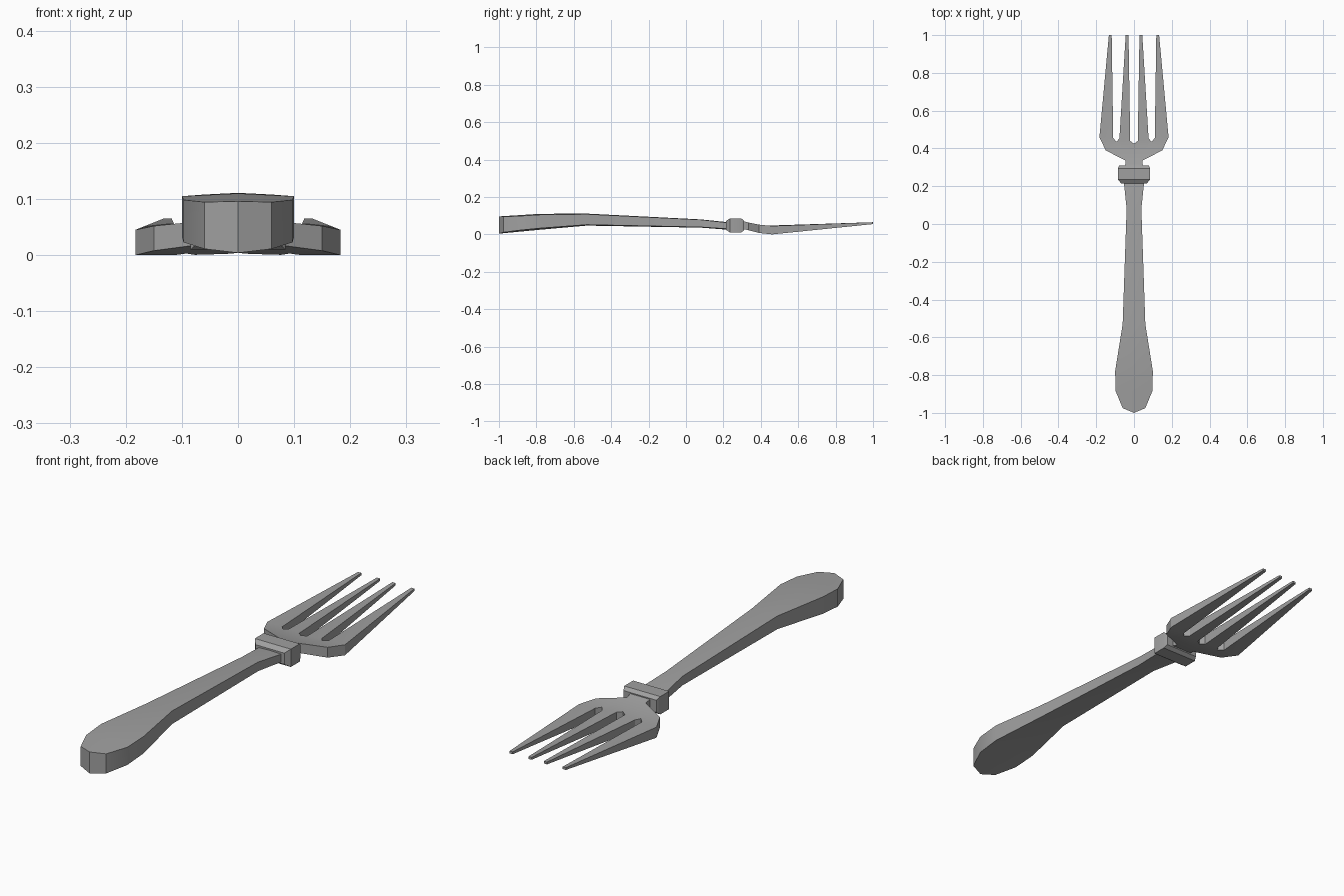
import bpy
import bmesh
import math

cube = bpy.data.objects.get("Cube")
if cube:
    bpy.data.objects.remove(cube, do_unlink=True)

# One plain metal colour
steel = bpy.data.materials.new("steel_grey")
steel.use_nodes = True
colour = (0.35, 0.35, 0.35, 1)
steel.diffuse_color = colour
steel.node_tree.nodes["Principled BSDF"].inputs["Base Color"].default_value = colour


def finish(bm, name):
    """Turn a bmesh into a shaded, coloured object."""
    bmesh.ops.recalc_face_normals(bm, faces=bm.faces)
    mesh = bpy.data.meshes.new(name)
    bm.to_mesh(mesh)
    bm.free()
    obj = bpy.data.objects.new(name, mesh)
    bpy.context.collection.objects.link(obj)
    mesh.materials.append(steel)
    bpy.ops.object.select_all(action='DESELECT')
    obj.select_set(True)
    bpy.context.view_layer.objects.active = obj
    bpy.ops.object.shade_smooth_by_angle(angle=math.radians(30))
    return obj


def interp(table, y):
    """Piecewise linear height along the length."""
    for (y0, z0), (y1, z1) in zip(table, table[1:]):
        if y <= y1:
            return z0 + (z1 - z0) * (y - y0) / (y1 - y0)
    return table[-1][1]


def thick_half(name, points, faces, top, bottom, crown=0, keel=0):
    """Thicken a half outline between two height curves and mirror it."""
    bm = bmesh.new()
    upper = [bm.verts.new((x, y, interp(top, y) - crown * x)) for x, y in points]
    lower = [bm.verts.new((x, y, interp(bottom, y) + keel * x)) for x, y in points]
    for f in faces:
        bm.faces.new([upper[i] for i in f])
    bm.verts.index_update()
    rim = [(e.verts[0].index, e.verts[1].index) for e in bm.edges
           if e.is_boundary and max(v.co.x for v in e.verts) > 0]
    for f in faces:
        bm.faces.new([lower[i] for i in reversed(f)])
    for a, b in rim:
        bm.faces.new((upper[a], upper[b], lower[b], lower[a]))
    bmesh.ops.mirror(bm, geom=bm.verts[:] + bm.edges[:] + bm.faces[:],
                     axis='X', merge_dist=0.0001)
    bmesh.ops.remove_doubles(bm, verts=bm.verts, dist=0.0001)
    return finish(bm, name)


# Handle: rounded paddle end tapering to a slim shaft
handle_widths = [(-0.975, 0.06), (-0.885, 0.097), (-0.78, 0.1), (-0.53, 0.06),
                 (0.08, 0.039), (0.225, 0.054)]
points = [(0, -1)]
for y, w in handle_widths:
    points += [(0, y), (w, y)]
faces = [(0, 2, 1)]
faces += [(i, i + 1, i + 3, i + 2) for i in range(1, len(points) - 2, 2)]
thick_half("handle", points, faces,
           top=[(-1, 0.096), (-0.78, 0.11), (-0.53, 0.111), (0.08, 0.08), (0.225, 0.065)],
           bottom=[(-1, 0.004), (-0.78, 0.025), (-0.53, 0.047), (0.08, 0.036), (0.225, 0.025)],
           crown=0.05, keel=0.08)

# Collar: chamfered block between handle and head
bm = bmesh.new()
rings = []
for y, w, h in [(0.215, 0.068, 0.024), (0.235, 0.085, 0.038),
                (0.295, 0.085, 0.038), (0.31, 0.078, 0.026)]:
    rings.append([bm.verts.new((sx * w, y, 0.048 + sz * h))
                  for sx, sz in [(-1, -1), (1, -1), (1, 1), (-1, 1)]])
for a, b in zip(rings, rings[1:]):
    for i in range(4):
        j = (i + 1) % 4
        bm.faces.new((a[i], a[j], b[j], b[i]))
bm.faces.new(rings[0])
bm.faces.new(rings[-1])
finish(bm, "collar")

# Head: neck and shoulders in rows of six, then two tines per half
points = []
for y, w in [(0.3, 0.048), (0.335, 0.044), (0.39, 0.15)]:
    points += [(w * i / 5, y) for i in range(6)]
points += [(0, 0.425), (0.02, 0.44), (0.077, 0.455),
           (0.092, 0.435), (0.11, 0.455), (0.183, 0.46)]
faces = []
for row in range(3):
    for i in range(row * 6, row * 6 + 5):
        faces.append((i, i + 1, i + 7, i + 6))
for left, right, x0, x1 in [(19, 20, 0.029, 0.044), (22, 23, 0.118, 0.133)]:
    n = len(points)
    points += [(x0, 1), (x1, 1)]
    faces.append((left, right, n + 1, n))
thick_half("fork_head", points, faces,
           top=[(0.3, 0.072), (0.335, 0.063), (0.39, 0.052), (0.46, 0.045), (1, 0.065)],
           bottom=[(0.3, 0.03), (0.335, 0.022), (0.39, 0.008), (0.46, 0), (1, 0.055)])
